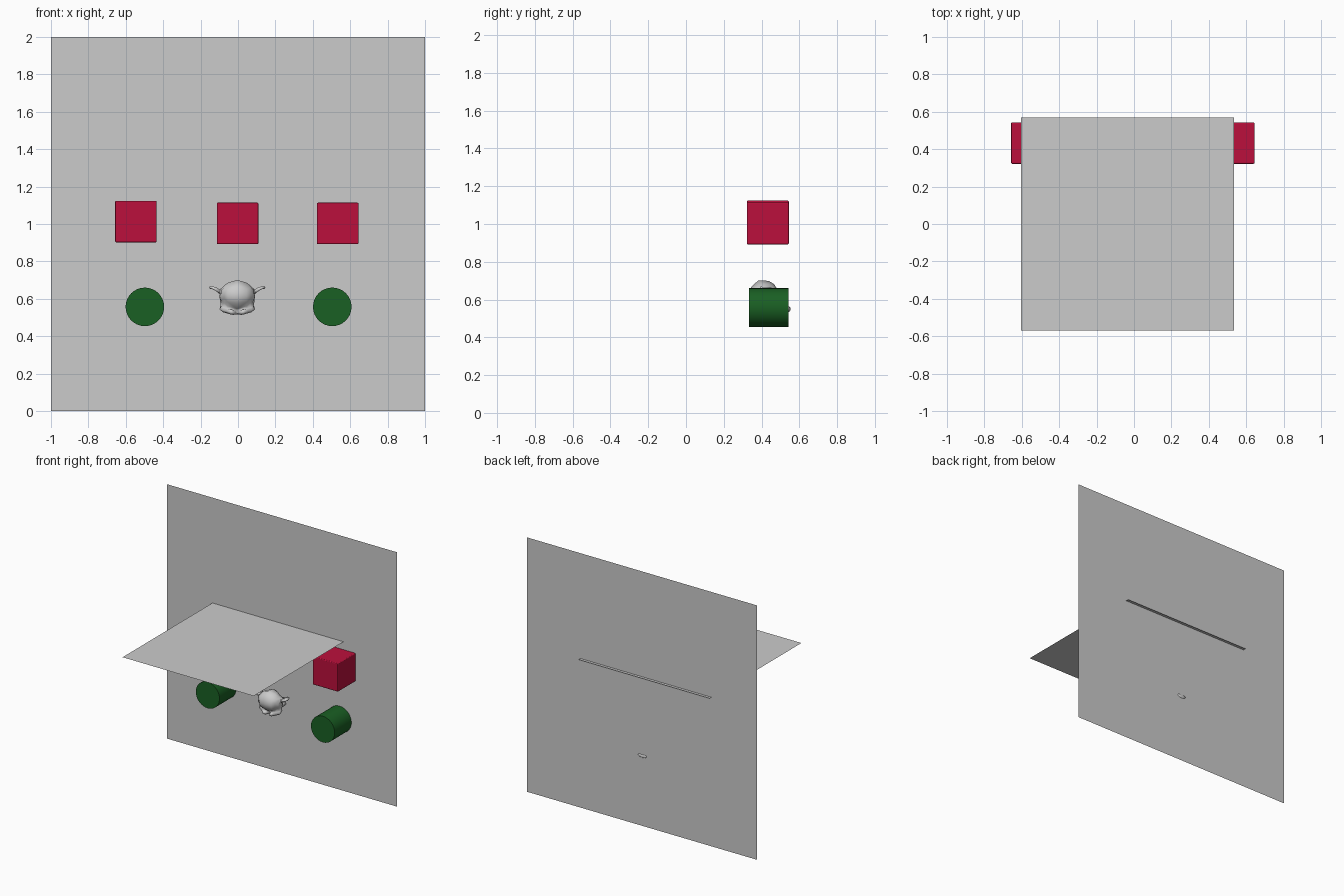
import bpy
from math import pi, radians

if "Cube" in bpy.data.objects:
    bpy.data.objects.remove(bpy.data.objects["Cube"])


def paint(name, rgb):
    m = bpy.data.materials.new(name)
    m.diffuse_color = (*rgb, 1)
    m.use_nodes = True
    m.node_tree.nodes["Principled BSDF"].inputs["Base Color"].default_value = m.diffuse_color
    return m


RED = paint("crimson", (0.50, 0.005, 0.045))
GREEN = paint("dark_green", (0.01, 0.115, 0.017))


def finish(name, mat=None, bevel=0):
    ob = bpy.context.object
    ob.name = name
    if mat:
        ob.data.materials.append(mat)
    if bevel:
        b = ob.modifiers.new("soft_edges", 'BEVEL')
        b.width, b.segments, b.limit_method = bevel, 3, 'ANGLE'
    return ob


# Upright backing wall
bpy.ops.mesh.primitive_plane_add(size=2, location=(0, 0.547, 1), rotation=(pi / 2, 0, 0))
finish("wall")

# Horizontal sheet passing through the wall
bpy.ops.mesh.primitive_plane_add(size=1.14, location=(-0.035, 0, 1.172))
finish("canopy")

# Row of cubes
for name, x, z in (("left", -0.546, 1.013), ("middle", -0.002, 1.003), ("right", 0.533, 1.003)):
    bpy.ops.mesh.primitive_cube_add(size=0.222, location=(x, 0.433, z))
    finish(name + "_cube", RED, 0.006)

# Drums pointing out of the wall
for name, x in (("left", -0.498), ("right", 0.504)):
    bpy.ops.mesh.primitive_cylinder_add(vertices=32, radius=0.103, depth=0.208,
                                        location=(x, 0.438, 0.557), rotation=(pi / 2, 0, 0))
    finish(name + "_drum", GREEN)
    bpy.ops.object.shade_smooth_by_angle(angle=radians(30))

# Monkey head lying face down, chin poking through the wall
bpy.ops.mesh.primitive_monkey_add(size=2, location=(-0.004, 0.445, 0.608), rotation=(pi / 2, 0, 0))
head = finish("monkey_head")
head.scale = (0.11, 0.11, 0.11)
bpy.ops.object.shade_smooth()
